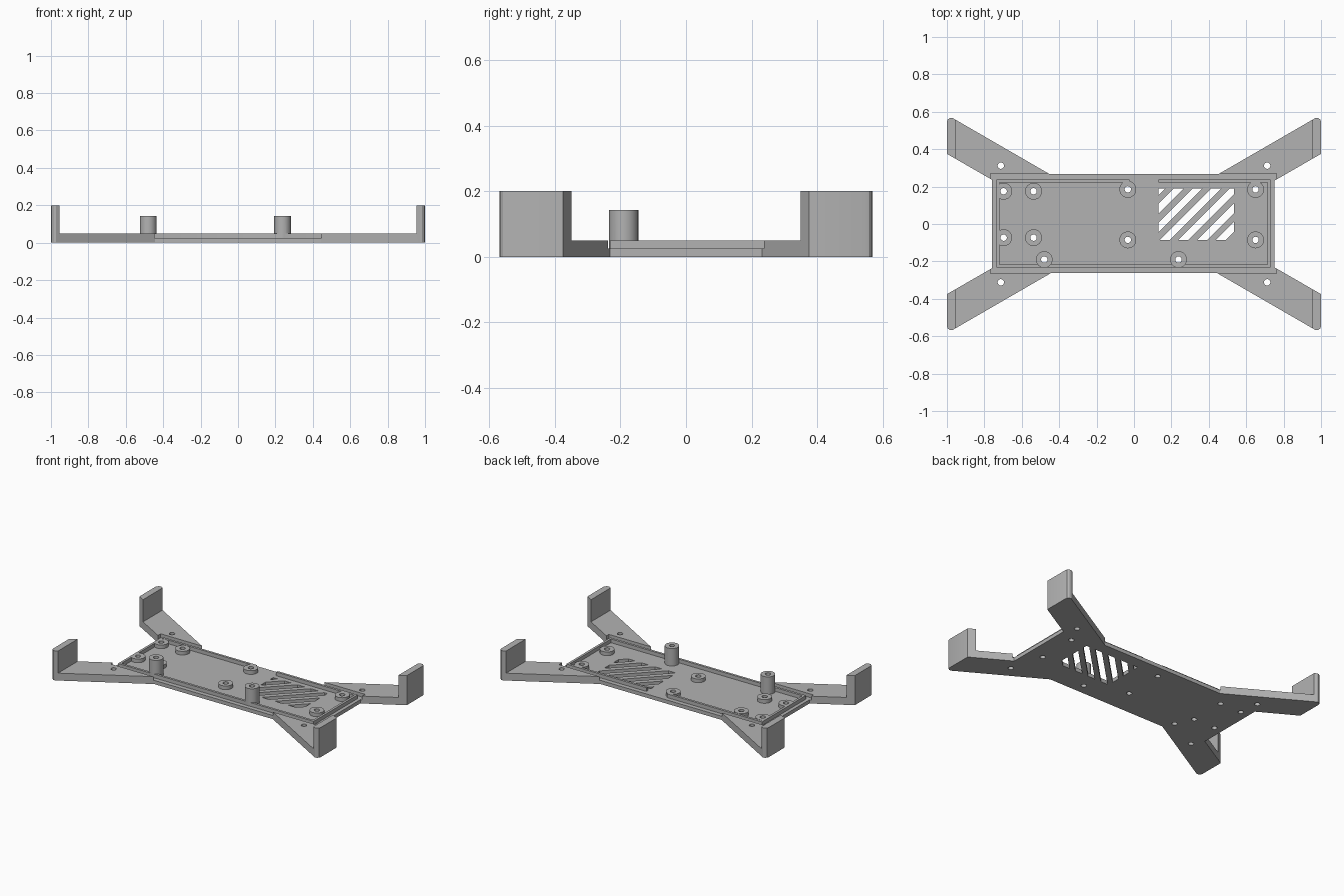
import bpy, bmesh
from mathutils import Vector

default = bpy.data.objects.get("Cube")
if default:
    bpy.data.objects.remove(default, do_unlink=True)

grey = bpy.data.materials.new("plain grey")
grey.use_nodes = True
grey.diffuse_color = (0.45, 0.45, 0.45, 1)
grey.node_tree.nodes["Principled BSDF"].inputs["Base Color"].default_value = (0.45, 0.45, 0.45, 1)


def finish(name, bm):
    bmesh.ops.recalc_face_normals(bm, faces=bm.faces)
    mesh = bpy.data.meshes.new(name)
    bm.to_mesh(mesh)
    bm.free()
    mesh.materials.append(grey)
    obj = bpy.data.objects.new(name, mesh)
    bpy.context.collection.objects.link(obj)
    return obj


def extrude_up(bm, height):
    made = bmesh.ops.extrude_face_region(bm, geom=bm.faces[:])
    verts = [g for g in made["geom"] if isinstance(g, bmesh.types.BMVert)]
    bmesh.ops.translate(bm, verts=verts, vec=(0, 0, height))


def prism(name, points, z0, z1):
    bm = bmesh.new()
    bm.faces.new([bm.verts.new((x, y, z0)) for x, y in points])
    extrude_up(bm, z1 - z0)
    return finish(name, bm)


def box(name, x0, x1, y0, y1, z0, z1):
    return prism(name, [(x0, y0), (x1, y0), (x1, y1), (x0, y1)], z0, z1)


def cylinder(name, x, y, radius, z0, z1):
    bm = bmesh.new()
    bmesh.ops.create_circle(bm, cap_ends=True, segments=32, radius=radius)
    bmesh.ops.translate(bm, verts=bm.verts, vec=(x, y, z0))
    extrude_up(bm, z1 - z0)
    return finish(name, bm)


def combine(target, tool, operation):
    mod = target.modifiers.new(operation.lower(), 'BOOLEAN')
    mod.operation, mod.solver, mod.object = operation, 'EXACT', tool
    bpy.context.view_layer.objects.active = target
    bpy.ops.object.modifier_apply(modifier=mod.name)
    bpy.data.objects.remove(tool, do_unlink=True)


# Base plate
CX, CY = -0.003, 0.003
FLOOR, RIM = 0.025, 0.05
frame = box("tray_frame", CX - 0.755, CX + 0.755, CY - 0.265, CY + 0.265, 0, 0.04)

# Four splayed arms and their upright end tabs
tip = [(0.955, 0.558), (0.972, 0.568), (0.985, 0.567), (0.996, 0.558), (1, 0.545)]
arm = [(0.36, 0.214), (0.71, 0.208), (1, 0.375)] + tip[::-1]
tab = [(0.955, 0.349), (1, 0.375)] + tip[::-1]
for sx in (-1, 1):
    for sy in (-1, 1):
        for shape, top in ((arm, RIM), (tab, 0.2)):
            part = prism("arm_part", [(sx * x, sy * y) for x, y in shape], 0, top)
            combine(frame, part, 'UNION')

# Recess that lowers the floor between the arms
combine(frame, box("recess", CX - 0.765, CX + 0.765, CY - 0.267, CY + 0.267, FLOOR, 0.1), 'DIFFERENCE')

# Thin locating lip with a gap at the back
lip = box("lip", CX - 0.732, CX + 0.732, CY - 0.235, CY + 0.235, 0.01, RIM)
combine(lip, box("lip_inside", CX - 0.716, CX + 0.716, CY - 0.219, CY + 0.219, -0.1, 0.2), 'DIFFERENCE')
combine(lip, box("lip_gap", -0.025, 0.13, 0.15, 0.3, -0.1, 0.2), 'DIFFERENCE')
combine(frame, lip, 'UNION')

# Low bosses, trimmed to the lip, and two tall posts
bosses = [(-0.697, 0.175), (-0.537, 0.175), (-0.697, -0.073), (-0.537, -0.073),
          (-0.033, 0.185), (0.65, 0.185), (-0.033, -0.085), (0.65, -0.085)]
posts = [(-0.48, -0.19), (0.238, -0.19)]
for x, y in bosses:
    boss = cylinder("boss", x, y, 0.045, 0.012, RIM)
    trim = box("trim", CX - 0.732, CX + 0.732, CY - 0.235, CY + 0.235, -0.1, 0.2)
    combine(boss, trim, 'INTERSECT')
    combine(frame, boss, 'UNION')
for x, y in posts:
    combine(frame, cylinder("post", x, y, 0.0445, 0.012, 0.143), 'UNION')

# Screw holes through bosses, posts and arms
arm_holes = [(sx * 0.712, sy * 0.312) for sx in (-1, 1) for sy in (-1, 1)]
for x, y in bosses + posts + arm_holes:
    combine(frame, cylinder("hole", x, y, 0.017, -0.1, 0.3), 'DIFFERENCE')

# Diagonal vent slots, clipped to a rectangle
for k in range(7):
    start = -0.077 + 0.1 * k
    bm = bmesh.new()
    corners = [(0.13, -0.085), (0.535, -0.085), (0.535, 0.19), (0.13, 0.19)]
    bm.faces.new([bm.verts.new((x, y, -0.1)) for x, y in corners])
    for offset, side in ((start, -1), (start + 0.053, 1)):
        bmesh.ops.bisect_plane(bm, geom=bm.verts[:] + bm.edges[:] + bm.faces[:],
                               plane_co=(offset, 0, 0), plane_no=Vector((side, -side, 0)),
                               clear_outer=True)
    if bm.faces:
        extrude_up(bm, 0.3)
        combine(frame, finish("vent_slot", bm), 'DIFFERENCE')
    else:
        bm.free()

# Smooth round walls, keep flat edges crisp
bpy.ops.object.select_all(action='DESELECT')
frame.select_set(True)
bpy.context.view_layer.objects.active = frame
bpy.ops.object.shade_smooth_by_angle()
